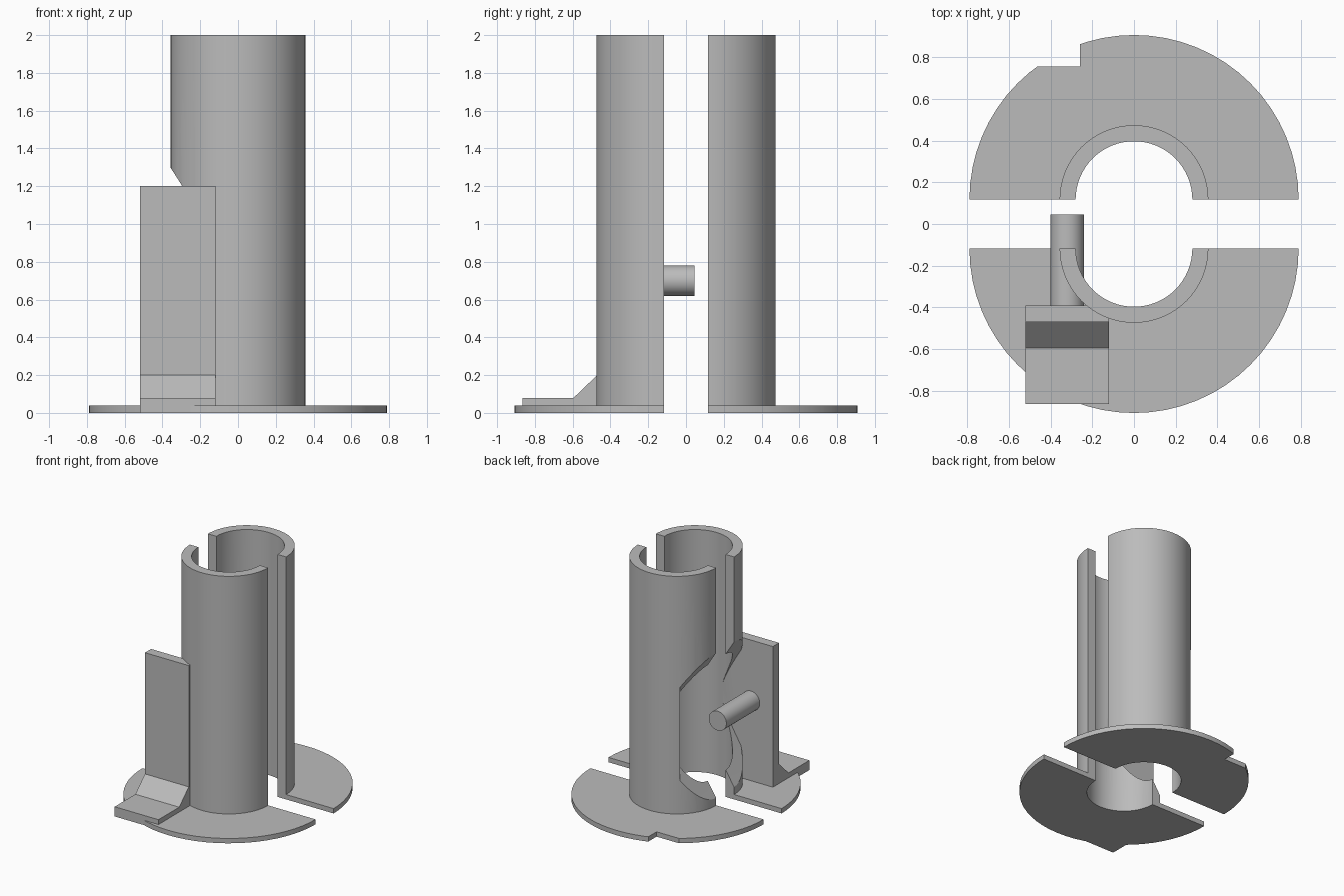
import bpy
import bmesh
from math import sin, cos, pi, sqrt
from mathutils import Vector

cube = bpy.data.objects.get("Cube")
if cube:
    bpy.data.objects.remove(cube, do_unlink=True)

OUTER, INNER, DISC = 0.357, 0.28, 0.79
GAP = 0.117          # distance of each half from the middle plane
PIN_X, PIN_Z = -0.32, 0.70

grey = bpy.data.materials.new("plain_grey")
grey.use_nodes = True
colour = (0.5, 0.5, 0.5, 1)
grey.diffuse_color = colour
grey.node_tree.nodes["Principled BSDF"].inputs["Base Color"].default_value = colour


def prism(name, outline, depth):
    """Extrude a closed outline of 3D points along a depth vector."""
    bm = bmesh.new()
    face = bm.faces.new([bm.verts.new(p) for p in outline])
    moved = bmesh.ops.extrude_face_region(bm, geom=[face])["geom"]
    verts = [v for v in moved if isinstance(v, bmesh.types.BMVert)]
    bmesh.ops.translate(bm, verts=verts, vec=Vector(depth))
    bmesh.ops.recalc_face_normals(bm, faces=bm.faces)
    mesh = bpy.data.meshes.new(name)
    bm.to_mesh(mesh)
    bm.free()
    obj = bpy.data.objects.new(name, mesh)
    bpy.context.collection.objects.link(obj)
    mesh.materials.append(grey)
    return obj


def half_ring(name, radius, side, bottom, top, steps=32):
    """Half of a ring on one side of the gap."""
    angles = [pi * i / steps for i in range(steps + 1)]

    def arc(r):
        return [(r * cos(a), side * (GAP + r * sin(a)), bottom) for a in angles]
    return prism(name, arc(radius) + arc(INNER)[::-1], (0, 0, top - bottom))


def cut(obj, cutter):
    mod = obj.modifiers.new("cut", 'BOOLEAN')
    mod.operation = 'DIFFERENCE'
    mod.solver = 'EXACT'
    mod.object = cutter
    bpy.context.view_layer.objects.active = obj
    bpy.ops.object.modifier_apply(modifier=mod.name)


def smooth(obj):
    bpy.ops.object.select_all(action='DESELECT')
    obj.select_set(True)
    bpy.context.view_layer.objects.active = obj
    bpy.ops.object.shade_smooth_by_angle(angle=0.5)


# Rounded wedge that opens the tube around the pin
curve = []
for i in range(25):
    w = -0.605 + 1.21 * i / 24
    curve.append((-0.05 - sqrt(0.01 + 0.435 * w * w) + 0.1, -0.39, PIN_Z + w))
curve += [(-0.7, -0.39, curve[-1][2]), (-0.7, -0.39, curve[0][2])]
opening = prism("opening_cutter", curve, (0, 0.785, 0))

# Corner notch of the rear base
notch = prism("notch_cutter",
              [(-0.26, 0.755, -0.1), (-0.26, 1, -0.1), (-1, 1, -0.1), (-1, 0.755, -0.1)],
              (0, 0, 0.3))

# Tube halves and base halves
for label, side in (("front", -1), ("rear", 1)):
    tube = half_ring(label + "_tube", OUTER, side, 0, 2)
    cut(tube, opening)
    smooth(tube)
    base = half_ring(label + "_base", DISC, side, 0, 0.04)
    if side > 0:
        cut(base, notch)
    smooth(base)

for helper in (opening, notch):
    bpy.data.objects.remove(helper, do_unlink=True)

# Upright plate with sloped foot
profile = [(-0.39, 0), (-0.39, 1.2), (-0.47, 1.2), (-0.47, 0.2),
           (-0.595, 0.08), (-0.865, 0.08), (-0.865, 0)]
prism("bracket", [(-0.52, y, z) for y, z in profile], (0.4, 0, 0))

# Pin standing out from the plate
circle = [2 * pi * i / 40 for i in range(40)]
pin = prism("pin", [(PIN_X + 0.08 * cos(a), -0.4, PIN_Z + 0.08 * sin(a)) for a in circle],
            (0, 0.445, 0))
smooth(pin)
